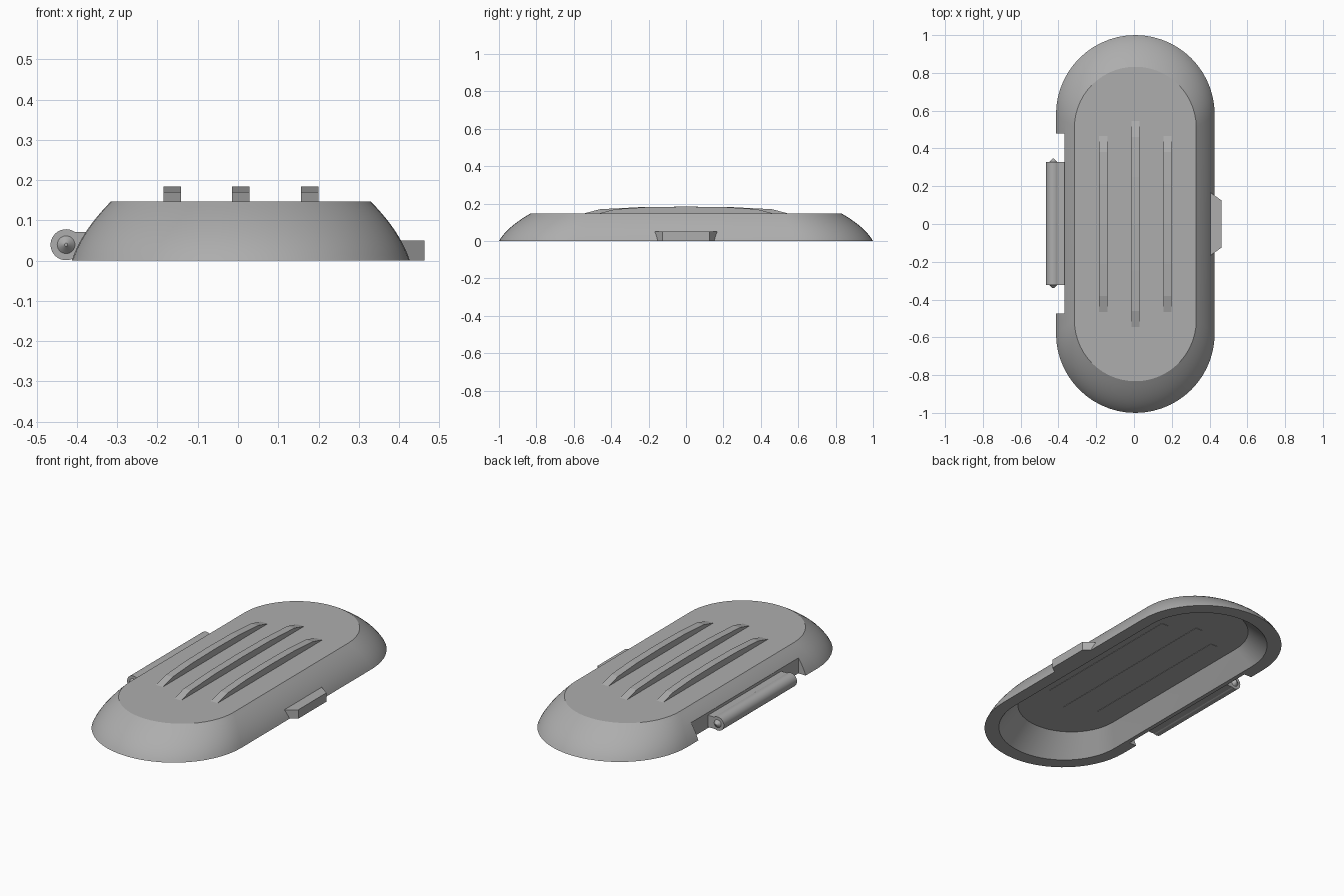
import bpy, bmesh, math
from mathutils import Matrix

cube = bpy.data.objects.get("Cube")
if cube:
    bpy.data.objects.remove(cube, do_unlink=True)

grey = bpy.data.materials.new("plain grey")
grey.use_nodes = True
colour = (0.42, 0.42, 0.42, 1)
grey.diffuse_color = colour
grey.node_tree.nodes["Principled BSDF"].inputs["Base Color"].default_value = colour

CX = 0.007      # the shell sits slightly off centre because of the hinge
TOP = 0.147     # height of the flat top


def finish(name, bm, smooth=False):
    bmesh.ops.recalc_face_normals(bm, faces=bm.faces)
    mesh = bpy.data.meshes.new(name)
    bm.to_mesh(mesh)
    bm.free()
    obj = bpy.data.objects.new(name, mesh)
    bpy.context.collection.objects.link(obj)
    mesh.materials.append(grey)
    bpy.ops.object.select_all(action='DESELECT')
    obj.select_set(True)
    bpy.context.view_layer.objects.active = obj
    if smooth:
        bpy.ops.object.shade_smooth_by_angle(angle=math.radians(25))
    return obj


def box(name, x0, x1, y0, y1, z0, z1):
    bm = bmesh.new()
    bmesh.ops.create_cube(bm, size=1)
    for v in bm.verts:
        v.co = ((x0 + x1) / 2 + v.co.x * (x1 - x0),
                (y0 + y1) / 2 + v.co.y * (y1 - y0),
                (z0 + z1) / 2 + v.co.z * (z1 - z0))
    return finish(name, bm)


def prism(name, outline, offset):
    """Extrude a closed outline of 3D points along an offset."""
    bm = bmesh.new()
    face = bm.faces.new([bm.verts.new(p) for p in outline])
    new = bmesh.ops.extrude_face_region(bm, geom=[face])["geom"]
    bmesh.ops.translate(bm, vec=offset, verts=[g for g in new if isinstance(g, bmesh.types.BMVert)])
    return finish(name, bm)


def stadium(bm, radius, straight, z, segments=28):
    """Ring of vertices: two half circles joined by straight sides."""
    ring = []
    for end in (0, 1):
        for i in range(segments + 1):
            a = math.pi * (end + i / segments)
            y = radius * math.sin(a) + (-straight if end else straight)
            ring.append(bm.verts.new((CX + radius * math.cos(a), y, z)))
    return ring


# Hollow shell: curved outside, flat rim, sloping inside wall
bm = bmesh.new()
levels = [(0.287, 0.51, 0.11), (0.35, 0.57, 0)]
for i in range(11):
    t = i / 10
    inset = 0.5 * t + 0.5 * t * t
    levels.append((0.42 - 0.0975 * inset, 0.58 - 0.07 * inset, TOP * t))
rings = [stadium(bm, *level) for level in levels]
for a, b in zip(rings, rings[1:]):
    for i in range(len(a)):
        j = (i + 1) % len(a)
        bm.faces.new((a[i], a[j], b[j], b[i]))
bm.faces.new(rings[0])
bm.faces.new(rings[-1])
shell = finish("shell", bm)

# Notch in the shell for the hinge
cutter = box("hinge_notch_cutter", -0.6, -0.367, -0.475, 0.48, -0.1, 0.3)
cutter.hide_render = True
mod = shell.modifiers.new("notch", 'BOOLEAN')
mod.operation = 'DIFFERENCE'
mod.solver = 'EXACT'
mod.object = cutter
bpy.ops.object.select_all(action='DESELECT')
shell.select_set(True)
bpy.context.view_layer.objects.active = shell
bpy.ops.object.modifier_apply(modifier=mod.name)
bpy.data.objects.remove(cutter, do_unlink=True)
bpy.ops.object.shade_smooth_by_angle(angle=math.radians(25))

# Three raised ribs with gently bowed tops, just showing through inside
WIDTH = 0.043
for name, x, end in (("right_rib", -0.163, 0.47), ("middle_rib", CX, 0.55), ("left_rib", 0.178, 0.47)):
    half = [(end, TOP - 0.001), (end - 0.09, 0.17), (end * 0.45, 0.181)]
    tops = [(-y, z) for y, z in half] + [(0, 0.184)] + half[::-1]
    outline = [(-end, 0.108)] + tops + [(end, 0.108)]
    prism(name, [(x - WIDTH / 2, y, z) for y, z in outline], (WIDTH, 0, 0))

# Hinge barrel with pointed pins, and the web joining it to the shell
HINGE = (-0.427, 0.0395)
bm = bmesh.new()
spin = Matrix.Rotation(math.pi / 2, 4, 'X')
bmesh.ops.create_cone(bm, cap_ends=True, segments=40, radius1=0.0385, radius2=0.0385, depth=0.65,
                      matrix=Matrix.Translation((HINGE[0], 0.003, HINGE[1])) @ spin)
finish("hinge_barrel", bm, smooth=True)
for name, y, turn in (("front_hinge_pin", -0.331, 1), ("back_hinge_pin", 0.337, -1)):
    bm = bmesh.new()
    bmesh.ops.create_cone(bm, cap_ends=True, segments=32, radius1=0.022, radius2=0.004, depth=0.018,
                          matrix=Matrix.Translation((HINGE[0], y, HINGE[1]))
                          @ Matrix.Rotation(turn * math.pi / 2, 4, 'X'))
    finish(name, bm, smooth=True)
box("hinge_web", HINGE[0] + 0.01, -0.355, -0.322, 0.328, 0.005, 0.071)

# Tapered thumb catch on the opposite side
catch = [(0.385, -0.18), (0.41, -0.163), (0.463, -0.125),
         (0.463, 0.125), (0.41, 0.163), (0.385, 0.18)]
prism("thumb_catch", [(x, y, 0) for x, y in catch], (0, 0, 0.05))
